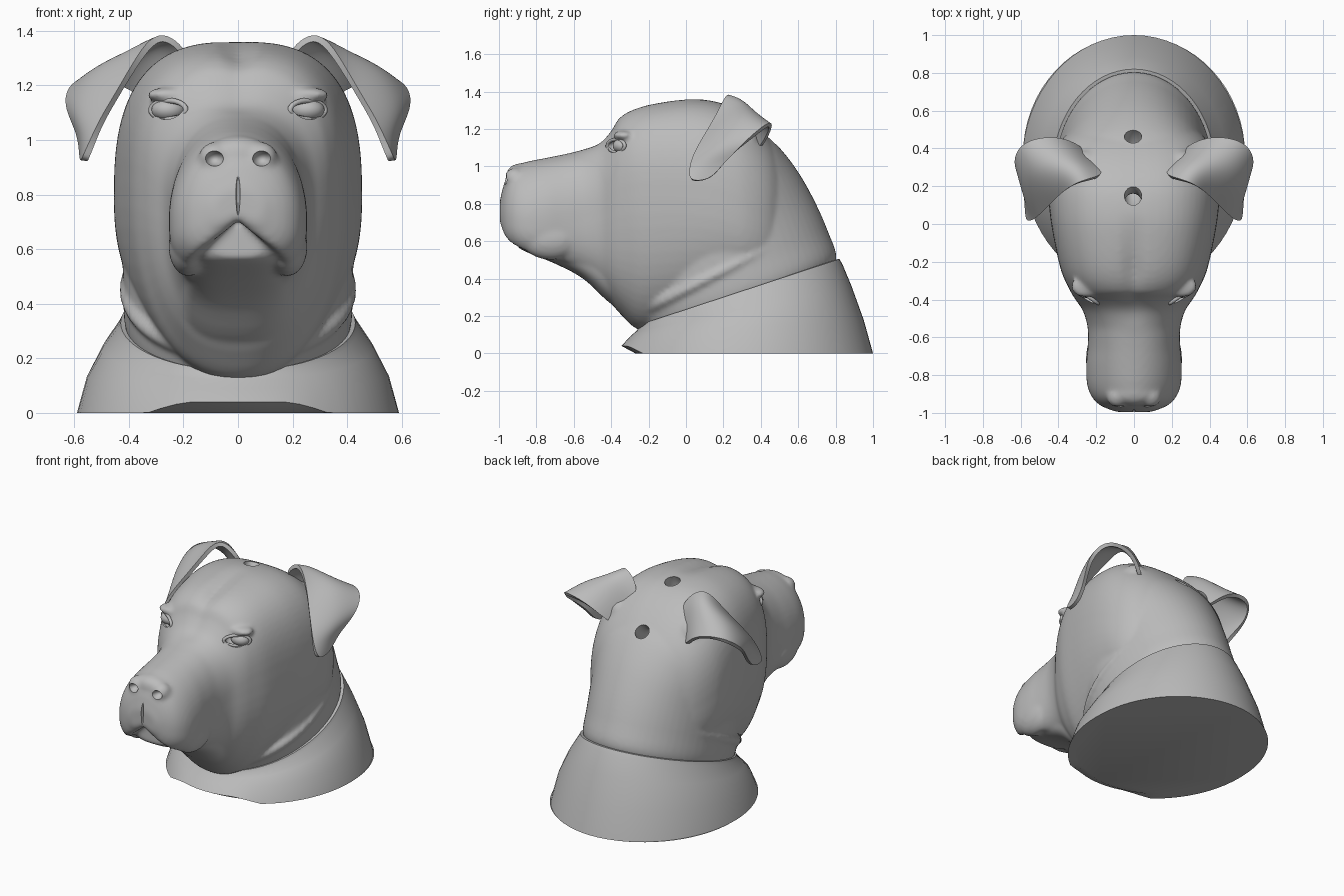
import bpy, bmesh, math
from mathutils import Matrix, Vector

if "Cube" in bpy.data.objects:
    bpy.data.objects.remove(bpy.data.objects["Cube"])

SEG = 64
coat = bpy.data.materials.new("plain grey")
coat.diffuse_color = (0.5, 0.5, 0.5, 1)
coat.use_nodes = True
coat.node_tree.nodes["Principled BSDF"].inputs["Base Color"].default_value = coat.diffuse_color


def refine(st, steps=4):
    """Smoothly interpolate a list of section settings."""
    out = []
    for i in range(len(st) - 1):
        p0, p1, p2, p3 = st[max(i - 1, 0)], st[i], st[i + 1], st[min(i + 2, len(st) - 1)]
        for k in range(steps):
            t = k / steps
            out.append([b + .5 * t * (c - a + t * (2 * a - 5 * b + 4 * c - d
                        + t * (3 * (b - c) + d - a))) for a, b, c, d in zip(p0, p1, p2, p3)])
    return out + [list(st[-1])]


def loft(bm, rings):
    """Skin a list of closed rings and cap both ends."""
    rows = [[bm.verts.new(p) for p in r] for r in rings]
    for a, b in zip(rows, rows[1:]):
        for i in range(len(a)):
            j = (i + 1) % len(a)
            bm.faces.new((a[i], a[j], b[j], b[i]))
    bm.faces.new(rows[0])
    bm.faces.new(rows[-1])


def face_ring(y, top, mid, low, w, notch=0.0):
    """Upright rounded section; notch lifts the lip centre, skull sections get a furrow."""
    t = min(1, max(0, (y + .55) / .25))
    front = min(1, max(0, (-.6 - y) / .3))
    n_top, n_low = 2.25 + .5 * t - .35 * front, 3.0 - .8 * t
    furrow = .03 * max(0, 1 - abs(y + .24) / .3)
    pts = []
    for i in range(SEG):
        a = math.tau * i / SEG
        c, s = math.cos(a), math.sin(a)
        n = n_top if s >= 0 else n_low
        x = w * math.copysign(abs(c) ** (2 / n), c)
        h = abs(s) ** (2 / n)
        if s >= 0:
            z = mid + (top - mid) * h - furrow * math.exp(-(x / 0.05) ** 2) * h
        else:
            z = mid - (mid - low) * h + notch * max(0, 1 - abs(x) / (0.75 * w))
        pts.append((x, y, z))
    return pts


def neck_ring(fy, fz, by, bz, w):
    """Tilted oval section from a front point to a back point."""
    pts = []
    for i in range(SEG):
        a = math.tau * i / SEG
        t = (1 - math.cos(a)) / 2
        pts.append((w * math.sin(a), fy + (by - fy) * t, fz + (bz - fz) * t))
    return pts


def tube(bm, path, radius, sides=8):
    """Closed tube following a loop of points."""
    centre = sum(path, Vector()) / len(path)
    rows = []
    for i, p in enumerate(path):
        along = (path[(i + 1) % len(path)] - path[i - 1]).normalized()
        out = (p - centre)
        out = (out - along * out.dot(along)).normalized()
        up = along.cross(out)
        rows.append([bm.verts.new(p + radius * (out * math.cos(t) + up * math.sin(t)))
                     for t in (math.tau * k / sides for k in range(sides))])
    for i in range(len(rows)):
        p, q = rows[i], rows[(i + 1) % len(rows)]
        for k in range(sides):
            j = (k + 1) % sides
            bm.faces.new((p[k], p[j], q[j], q[k]))


def ball(bm, centre, radii):
    m = Matrix.Translation(centre) @ Matrix.Diagonal((*radii, 1))
    bmesh.ops.create_uvsphere(bm, u_segments=28, v_segments=16, radius=1, matrix=m)


def pair(bm, centre, radii):
    for s in (-1, 1):
        ball(bm, (s * centre[0], centre[1], centre[2]), radii)


def make(name, bm):
    bmesh.ops.recalc_face_normals(bm, faces=bm.faces)
    me = bpy.data.meshes.new(name)
    bm.to_mesh(me)
    bm.free()
    me.materials.append(coat)
    ob = bpy.data.objects.new(name, me)
    bpy.context.collection.objects.link(ob)
    return ob


def activate(ob):
    bpy.ops.object.select_all(action='DESELECT')
    ob.select_set(True)
    bpy.context.view_layer.objects.active = ob


def modify(ob, kind, **settings):
    m = ob.modifiers.new(kind.lower(), kind)
    for k, v in settings.items():
        setattr(m, k, v)
    activate(ob)
    bpy.ops.object.modifier_apply(modifier=m.name)


def smooth(ob, angle=40):
    activate(ob)
    bpy.ops.object.shade_smooth_by_angle(angle=math.radians(angle))


# Head: muzzle and skull
bm = bmesh.new()
face = [(-0.995, .82, .75, .69, .09, .03), (-0.965, .93, .73, .60, .17, .10),
        (-0.92, 1.0, .72, .55, .22, .17), (-0.85, 1.025, .71, .51, .248, .21),
        (-0.75, 1.045, .71, .48, .253, .20), (-0.65, 1.065, .72, .45, .245, .12),
        (-0.55, 1.09, .75, .41, .245, 0), (-0.46, 1.13, .78, .34, .27, 0),
        (-0.40, 1.195, .80, .27, .31, 0), (-0.35, 1.27, .82, .21, .34, 0),
        (-0.25, 1.32, .83, .125, .385, 0), (-0.1, 1.35, .84, .13, .42, 0),
        (0.05, 1.36, .82, .17, .445, 0), (0.2, 1.335, .78, .22, .455, 0),
        (0.33, 1.26, .72, .25, .44, 0), (0.45, 1.14, .68, .28, .38, 0),
        (0.54, 1.0, .65, .35, .27, 0)]
loft(bm, [face_ring(*r) for r in refine(face)])
# Lower jaw and hanging lips
jaw = [(-.9, .68, .62, .57, .09), (-.86, .73, .63, .545, .16), (-.7, .72, .6, .48, .19),
       (-.55, .7, .55, .40, .20), (-.42, .7, .5, .28, .22), (-.3, .6, .45, .2, .25)]
loft(bm, [face_ring(*r) for r in refine(jaw)])
pair(bm, (.18, -.72, .61), (.075, .16, .11))
# Neck with a skin fold that fades toward the back
neck = [(-.18, .08, .75, .40, .38), (-.24, .15, .805, .51, .415), (-.27, .27, .76, .65, .42),
        (-.25, .42, .69, .81, .425), (-.15, .62, .60, .97, .43), (0, .82, .50, 1.10, .42),
        (.1, 1.0, .40, 1.19, .36)]
loft(bm, [neck_ring(*r) for r in refine(neck)])
tube(bm, [Vector(p) for p in neck_ring(-.255, .21, .685, .69, .405)], .03, 12)
# Nose, brows and ear roots
ball(bm, (0, -.89, .95), (.115, .072, .065))
pair(bm, (.085, -.912, .935), (.06, .06, .057))
pair(bm, (.25, -.33, 1.165), (.085, .06, .028))
pair(bm, (.25, .31, 1.13), (.09, .085, .10))
head = make("head", bm)
modify(head, 'REMESH', mode='VOXEL', voxel_size=0.013)
modify(head, 'SMOOTH', factor=0.5, iterations=6)

# Carve eye sockets, nostrils, lip groove and the curved tunnel joining the top holes
bm = bmesh.new()
pair(bm, (.255, -.385, 1.11), (.068, .05, .036))
pair(bm, (.087, -.985, .932), (.036, .06, .03))
ball(bm, (0, -1.0, .81), (.008, .022, .09))
tube(bm, [Vector((-.005, .305 + .19 * math.cos(a), 1.24 + .19 * math.sin(a)))
          for a in (math.tau * i / 48 for i in range(48))], .046, 20)
cutter = make("cutter", bm)
cutter.hide_render = True
modify(head, 'BOOLEAN', operation='DIFFERENCE', solver='EXACT', object=cutter)
bpy.data.objects.remove(cutter)
smooth(head)

# Flared base of the neck: flat underside with a bevelled front lip
bm = bmesh.new()
lip = [(x, y, .04 * min(1, max(0, (-.23 - y) / .08)))
       for x, y, z in neck_ring(-.345, 0, 1.0, 0, .59)]
base = [(-.30, .09, .95, .18, .553), (-.265, .12, .885, .36, .495), (-.25, .14, .835, .48, .44),
        (-.245, .155, .82, .505, .43), (-.22, .155, .79, .50, .40)]
loft(bm, [neck_ring(-.27, 0, .998, 0, .588), lip] + [neck_ring(*r) for r in base])
smooth(make("neck_base", bm), 35)

# Eyes
bm = bmesh.new()
pair(bm, (.255, -.335, 1.11), (.062, .056, .043))
smooth(make("eyes", bm))

# Eyelids: a thin rim around each eye
bm = bmesh.new()
for s in (-1, 1):
    loop = []
    for i in range(28):
        ca, sa = math.cos(math.tau * i / 28), math.sin(math.tau * i / 28)
        loop.append(Vector((s * (.255 + .064 * ca), -.374 + .046 * ca, 1.11 + .034 * sa)))
    tube(bm, loop, .010)
smooth(make("eyelids", bm), 60)

# Folded ears: front edge, crest and back edge from root to tip
flap = [((.16, .25, 1.28), (.20, .30, 1.25), (.24, .36, 1.06)),
        ((.28, .23, 1.415), (.30, .32, 1.37), (.31, .42, 1.13)),
        ((.37, .18, 1.29), (.42, .32, 1.345), (.42, .46, 1.22)),
        ((.44, .11, 1.17), (.53, .28, 1.28), (.59, .44, 1.23)),
        ((.50, .05, 1.07), (.595, .19, 1.12), (.64, .33, 1.14)),
        ((.53, .025, 1.0), (.56, .10, 1.02), (.575, .21, 1.03)),
        ((.56, .015, .93), (.565, .06, .92), (.57, .14, .935))]
bm = bmesh.new()
grid = [[bm.verts.new(p) for p in row] for row in flap]
for a, b in zip(grid, grid[1:]):
    for k in range(2):
        bm.faces.new((a[k], b[k], b[k + 1], a[k + 1]))
ears = make("ears", bm)
modify(ears, 'SUBSURF', levels=3)
modify(ears, 'SOLIDIFY', thickness=.024, offset=0)
modify(ears, 'MIRROR', use_axis=(True, False, False), merge_threshold=0.0001)
smooth(ears, 50)
